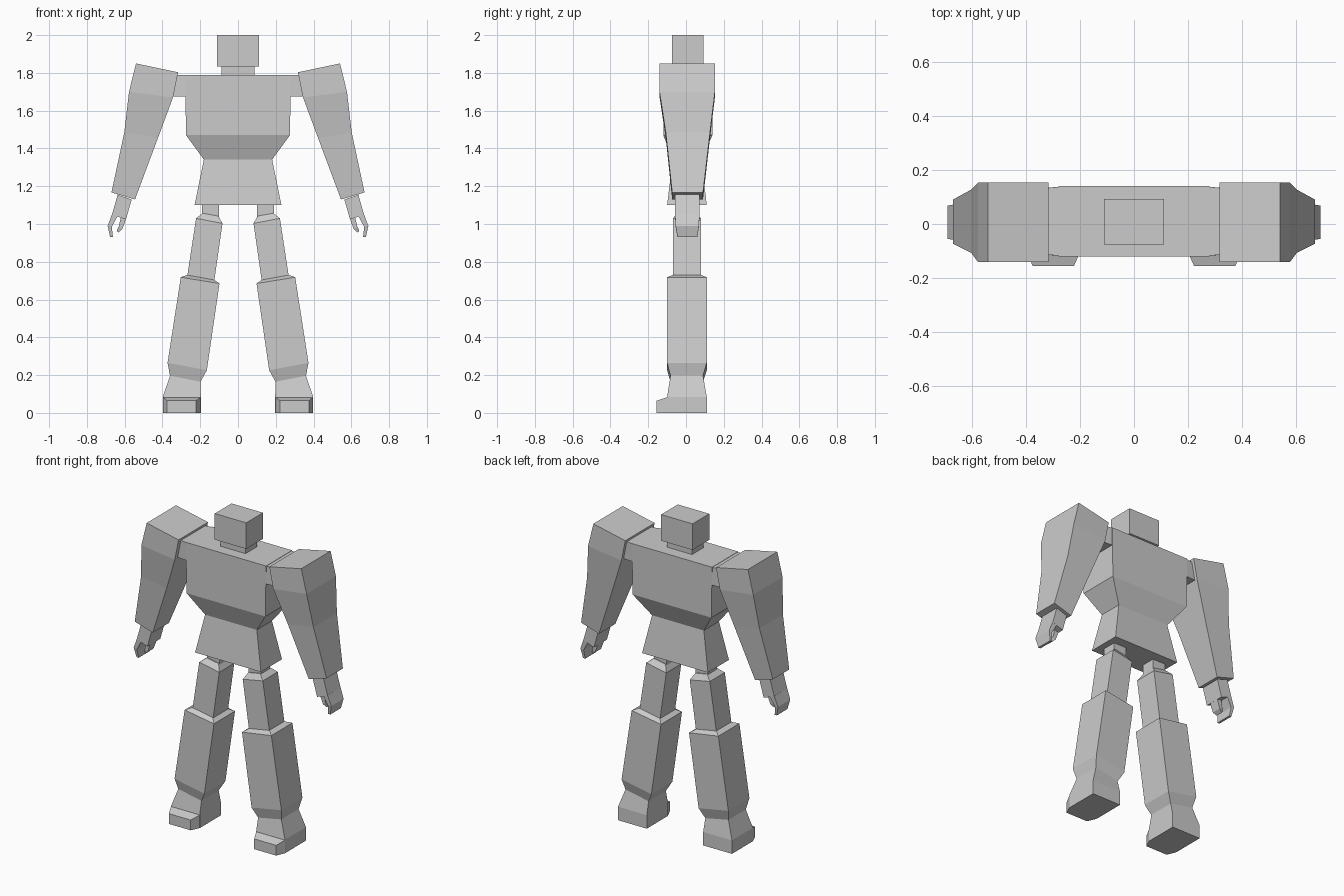
import bpy, bmesh


def loft(name, sections, mirror=False):
    """Skin four-sided sections (x0, z0, x1, z1, y_front, y_back) into a closed solid."""
    bm = bmesh.new()
    rings = []
    for x0, z0, x1, z1, yf, yb in sections:
        corners = ((x0, yf, z0), (x1, yf, z1), (x1, yb, z1), (x0, yb, z0))
        rings.append([bm.verts.new(c) for c in corners])
    for a, b in zip(rings, rings[1:]):
        for i in range(4):
            j = (i + 1) % 4
            bm.faces.new((a[i], a[j], b[j], b[i]))
    bm.faces.new(rings[0])
    bm.faces.new(rings[-1])
    bmesh.ops.recalc_face_normals(bm, faces=bm.faces)
    mesh = bpy.data.meshes.new(name)
    bm.to_mesh(mesh)
    bm.free()
    ob = bpy.data.objects.new(name, mesh)
    bpy.context.collection.objects.link(ob)
    if mirror:
        ob.modifiers.new("Mirror", 'MIRROR').use_mirror_merge = False
    return ob


def level(half, z, yf, yb):
    """Horizontal section centred on x = 0."""
    return (-half, z, half, z, yf, yb)


# Head and neck
loft("head", [level(.11, 2.0, -.075, .092), level(.11, 1.835, -.075, .092)])
loft("neck", [level(.088, 1.84, -.05, .065), level(.088, 1.785, -.05, .065)])

# Torso: chest tapering to the waist, then flaring hips
loft("chest", [level(.28, 1.79, -.12, .14), level(.275, 1.47, -.12, .14),
               level(.18, 1.34, -.07, .08)])
loft("hips", [level(.18, 1.345, -.07, .08), level(.23, 1.10, -.10, .11)])

# Shoulder joints
loft("shoulder_joint", [(.27, 1.675, .27, 1.788, -.118, .138),
                        (.35, 1.675, .335, 1.788, -.112, .132)], True)

# Arms: outer edge first, then inner edge
loft("arm", [(.54, 1.85, .317, 1.803, -.14, .153),
             (.577, 1.70, .344, 1.67, -.14, .153),
             (.602, 1.485, .424, 1.455, -.107, .127),
             (.67, 1.167, .545, 1.13, -.073, .09)], True)

# Hands: palm, curled fingers and thumb
loft("palm", [(.637, 1.155, .563, 1.13, -.058, .072),
              (.667, 1.05, .593, 1.024, -.058, .072)], True)
loft("fingers", [(.667, 1.052, .637, 1.042, -.058, .072),
                 (.69, .99, .668, .985, -.055, .068),
                 (.677, .93, .662, .93, -.045, .06)], True)
loft("thumb", [(.62, 1.035, .593, 1.026, -.03, .035),
               (.632, .985, .613, .972, -.028, .033),
               (.642, .965, .634, .955, -.02, .025)], True)

# Legs: hip joint, thigh with bevelled cap, heavy shin narrowing to the ankle
loft("hip_joint", [(.19, 1.11, .10, 1.11, -.04, .05),
                   (.19, 1.03, .10, 1.02, -.04, .05)], True)
loft("thigh", [(.187, 1.057, .104, 1.042, -.045, .055),
               (.222, 1.03, .082, 1.003, -.07, .08),
               (.27, .715, .127, .69, -.07, .08)], True)
loft("shin", [(.27, .73, .127, .704, -.07, .08),
              (.303, .718, .098, .685, -.10, .11),
              (.373, .265, .165, .226, -.10, .11),
              (.36, .197, .198, .165, -.082, .09)], True)

# Feet: flared ankle over a block, with a narrower sloping toe
loft("foot", [(.36, .197, .198, .165, -.082, .09),
              (.398, .085, .197, .085, -.10, .11),
              (.398, 0, .197, 0, -.10, .11)], True)
toe = loft("toe", [(.398, .083, .197, .083, -.155, -.099),
                   (.398, 0, .197, 0, -.155, -.099)], True)
for v in toe.data.vertices:
    if v.co.y < -.12:
        v.co.x = .375 if v.co.x > .3 else .222
        v.co.z = min(v.co.z, .065)
